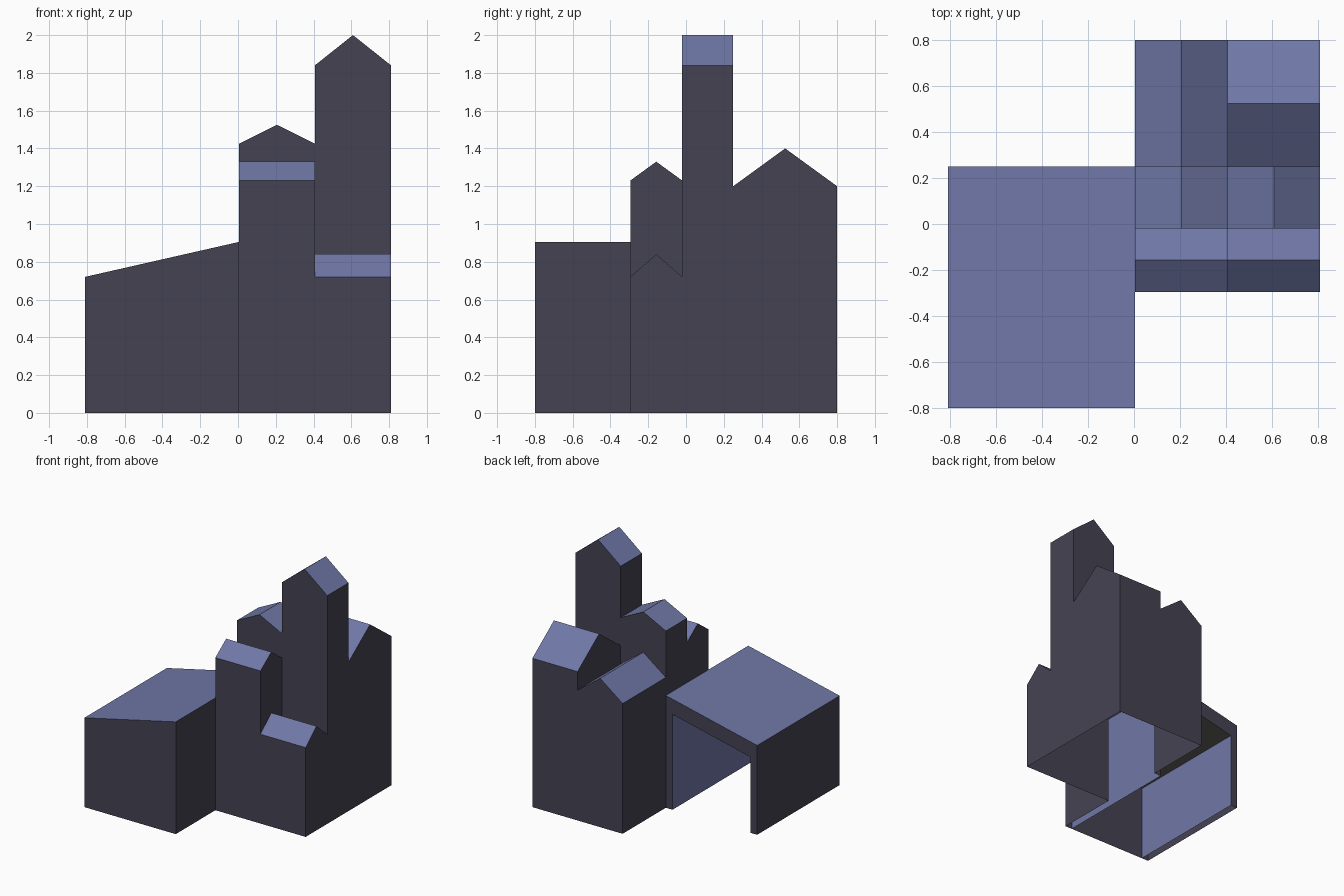
import bpy
from mathutils import Vector

if "Cube" in bpy.data.objects:
    bpy.data.objects.remove(bpy.data.objects["Cube"])


def material(name, rgb):
    m = bpy.data.materials.new(name)
    m.diffuse_color = (*rgb, 1)
    m.use_nodes = True
    m.node_tree.nodes["Principled BSDF"].inputs["Base Color"].default_value = m.diffuse_color
    return m


WALL = material("dark_wall", (0.06, 0.055, 0.085))
ROOF = material("blue_roof", (0.16, 0.185, 0.38))
CEIL = material("grey_ceiling", (0.11, 0.11, 0.10))


def sheet(name, polys, mat):
    """One object from flat polygons; each entry is (points, outward direction)."""
    verts, faces = [], []
    for pts, out in polys:
        pts = [Vector(p) for p in pts]
        n = Vector()
        for a, b in zip(pts, pts[1:] + pts[:1]):
            n += a.cross(b)
        if n.dot(Vector(out)) < 0:
            pts.reverse()
        faces.append(range(len(verts), len(verts) + len(pts)))
        verts += pts
    me = bpy.data.meshes.new(name)
    me.from_pydata(verts, [], [list(f) for f in faces])
    me.materials.append(mat)
    ob = bpy.data.objects.new(name, me)
    bpy.context.collection.objects.link(ob)


X = (0.005, 0.407, 0.81)
Y = (-0.295, -0.02, 0.25, 0.8)
# (column, row): name, ridge axis, eave height, ridge height
HOUSES = {
    (0, 0): ("front_left_house", "x", 1.23, 1.33),
    (1, 0): ("front_right_house", "x", 0.72, 0.84),
    (0, 1): ("middle_house", "y", 1.425, 1.525),
    (1, 1): ("tall_tower", "y", 1.84, 2.0),
    (0, 2): ("back_left_house", "y", 1.05, 1.20),
    (1, 2): ("back_right_house", "x", 1.20, 1.40),
}
SHED_X, SHED_Y, SHED_LOW, SHED_HIGH = -0.81, -0.8, 0.72, 0.905


def top_line(key, side, a, b):
    """Top edge of a house on one side, as (distance, height) points."""
    if key not in HOUSES:
        z = SHED_HIGH if side == "x" and key[0] < 0 and key[1] < 2 else 0
        return [(a, z), (b, z)]
    _, axis, eave, ridge = HOUSES[key]
    if axis == side:
        return [(a, eave), ((a + b) / 2, ridge), (b, eave)]
    return [(a, eave), (b, eave)]


# Gabled houses: each wall covers only what rises above its neighbour
for (i, j), (name, axis, eave, ridge) in HOUSES.items():
    x0, x1, y0, y1 = X[i], X[i + 1], Y[j], Y[j + 1]
    walls = []
    for side, pos, a, b, d in (("x", x0, y0, y1, -1), ("x", x1, y0, y1, 1),
                               ("y", y0, x0, x1, -1), ("y", y1, x0, x1, 1)):
        near = (i + d, j) if side == "x" else (i, j + d)
        top = top_line((i, j), side, a, b)
        low = top_line(near, side, a, b)
        if low[0][1] >= top[0][1]:
            continue
        line = top + low[::-1]
        if side == "x":
            walls.append(([(pos, t, z) for t, z in line], (d, 0, 0)))
        else:
            walls.append(([(t, pos, z) for t, z in line], (0, d, 0)))
    sheet(name + "_walls", walls, WALL)

    xm, ym = (x0 + x1) / 2, (y0 + y1) / 2
    if axis == "x":
        slopes = [([(x0, y, eave), (x1, y, eave), (x1, ym, ridge), (x0, ym, ridge)], (0, 0, 1))
                  for y in (y0, y1)]
    else:
        slopes = [([(x, y0, eave), (x, y1, eave), (xm, y1, ridge), (xm, y0, ridge)], (0, 0, 1))
                  for x in (x0, x1)]
    sheet(name + "_roof", slopes, ROOF)

# Shed with a lean-to roof, open at the back and below
xa, xb, ya, yb = SHED_X, X[0], SHED_Y, Y[2]
ia, ib, thick = xa + 0.06, xb - 0.06, 0.123


def roof_z(x):
    return SHED_LOW + (SHED_HIGH - SHED_LOW) * (x - xa) / (xb - xa)


za, zb = roof_z(ia) - thick, roof_z(ib) - thick
outer = [(xa, 0), (xa, SHED_LOW), (xb, SHED_HIGH), (xb, 0)]
inner = [(ib, 0), (ib, zb), (ia, za), (ia, 0)]
sheet("shed_walls", [
    ([(x, ya, z) for x, z in outer], (0, -1, 0)),
    ([(x, yb, z) for x, z in outer + inner], (0, 1, 0)),
    ([(xa, ya, 0), (xa, yb, 0), (xa, yb, SHED_LOW), (xa, ya, SHED_LOW)], (-1, 0, 0)),
    ([(xb, ya, 0), (xb, Y[0], 0), (xb, Y[0], SHED_HIGH), (xb, ya, SHED_HIGH)], (1, 0, 0)),
], WALL)
sheet("shed_roof", [([(xa, ya, SHED_LOW), (xb, ya, SHED_HIGH),
                      (xb, yb, SHED_HIGH), (xa, yb, SHED_LOW)], (0, 0, 1))], ROOF)
sheet("shed_lining", [([(x, ya, 0), (x, yb, 0), (x, yb, z), (x, ya, z)], (d, 0, 0))
                      for x, z, d in ((ia, za, 1), (ib, zb, -1))], ROOF)
sheet("shed_ceiling", [([(ia, ya, za), (ib, ya, zb), (ib, yb, zb), (ia, yb, za)],
                        (0, 0, -1))], CEIL)
